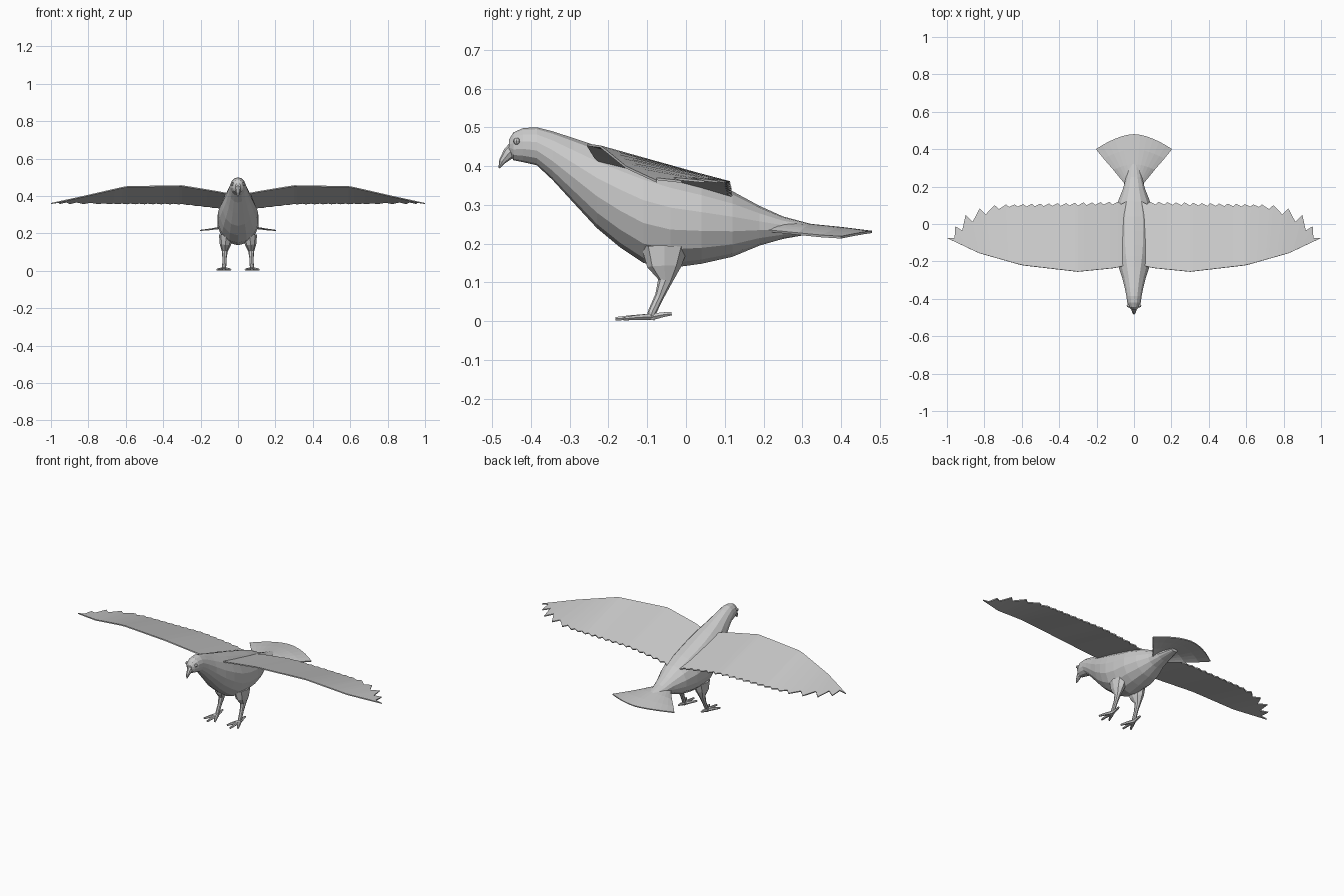
import bpy, bmesh, math
from mathutils import Vector

if "Cube" in bpy.data.objects:
    bpy.data.objects.remove(bpy.data.objects["Cube"])

grey = bpy.data.materials.new("plumage grey")
grey.diffuse_color = (0.6, 0.6, 0.6, 1)
grey.use_nodes = True
grey.node_tree.nodes["Principled BSDF"].inputs["Base Color"].default_value = grey.diffuse_color


def make(name, verts, faces, mirror=False, thick=0):
    me = bpy.data.meshes.new(name)
    me.from_pydata([tuple(v) for v in verts], [], faces)
    bm = bmesh.new()
    bm.from_mesh(me)
    bmesh.ops.recalc_face_normals(bm, faces=bm.faces)
    bm.to_mesh(me)
    bm.free()
    me.materials.append(grey)
    ob = bpy.data.objects.new(name, me)
    bpy.context.collection.objects.link(ob)
    if thick:
        m = ob.modifiers.new("thickness", 'SOLIDIFY')
        m.thickness = thick
        m.offset = 0
    if mirror:
        m = ob.modifiers.new("mirror", 'MIRROR')
        m.use_mirror_merge = False
    return ob


def loft(name, rings, mirror=False):
    n = len(rings[0])
    verts = [v for r in rings for v in r]
    faces = [(i * n + k, i * n + (k + 1) % n, (i + 1) * n + (k + 1) % n, (i + 1) * n + k)
             for i in range(len(rings) - 1) for k in range(n)]
    faces += [tuple(range(n)), tuple(range(len(verts) - n, len(verts)))]
    return make(name, verts, faces, mirror)


def tube(name, path, n=6, mirror=False):
    """path: (x, y, z, half width sideways, half width other way)"""
    pts = [Vector(p[:3]) for p in path]
    rings = []
    for i, p in enumerate(path):
        t = (pts[min(i + 1, len(pts) - 1)] - pts[max(i - 1, 0)]).normalized()
        side = (Vector((1, 0, 0)) - t * t.x).normalized()
        up = t.cross(side)
        rings.append([pts[i] + side * p[3] * math.cos(a) + up * p[4] * math.sin(a)
                      for a in (2 * math.pi * k / n for k in range(n))])
    return loft(name, rings, mirror)


def interp(x, table, col):
    for a, b in zip(table, table[1:]):
        if x <= b[0]:
            f = (x - a[0]) / (b[0] - a[0])
            return a[col] + (b[col] - a[col]) * f
    return table[-1][col]


# body and head: y, top, bottom, half width
sections = [(-.457, .468, .435, .014), (-.445, .487, .415, .027), (-.42, .498, .410, .037),
            (-.385, .500, .402, .042), (-.345, .490, .365, .050), (-.29, .472, .305, .064),
            (-.23, .452, .240, .084), (-.17, .434, .190, .100), (-.11, .415, .150, .110),
            (-.04, .392, .137, .112), (.04, .366, .148, .108), (.12, .335, .166, .088),
            (.19, .297, .195, .060), (.25, .270, .212, .044), (.34, .246, .228, .020)]
N = 14
body = []
for y, top, bot, w in sections:
    zc, h = (top + bot) / 2, (top - bot) / 2
    body.append([(w * math.cos(a), y, zc + h * math.sin(a))
                 for a in (math.pi / 2 + 2 * math.pi * k / N for k in range(N))])
loft("body", body)

# beak
tube("beak", [(0, -.432, .452, .020, .022), (0, -.458, .432, .014, .016),
              (0, -.474, .412, .009, .009), (0, -.482, .395, .002, .002)], 8)

# eyes
bpy.ops.mesh.primitive_uv_sphere_add(segments=8, ring_count=6, radius=.009, location=(.030, -.437, .464))
eye = bpy.context.object
eye.name = "eyes"
eye.data.materials.append(grey)
eye.data.transform(eye.matrix_world)
eye.matrix_world.identity()
eye.modifiers.new("mirror", 'MIRROR')

# wings: leading edge (x, y, z), trailing height, feather tips
lead = [(.04, -.220, .410), (.1, -.235, .422), (.3, -.255, .455), (.6, -.22, .45),
        (.83, -.155, .397), (1.0, -.075, .36)]
trail_z = [(.04, .322), (.1, .335), (.3, .358), (1.0, .36)]
tips = [(.04 + .046 * i, .12 - .0012 * i) for i in range(15)]
tips += [(.745, .10), (.825, .082), (.90, .048), (.955, -.012), (1.0, -.075)]


def lead_point(x):
    lx = x if x < .6 else .6 + (x - .6) * .83
    return Vector((lx, interp(lx, lead, 1), interp(lx, lead, 2)))


def tip_point(t):
    return Vector((t[0], t[1], interp(t[0], trail_z, 1)))


front, back = [], []
for i, t in enumerate(tips):
    front.append(lead_point(t[0]))
    back.append(tip_point(t))
    if i < len(tips) - 1:
        # notch between neighbouring feathers, deeper near the wing tip
        x = t[0] * .35 + tips[i + 1][0] * .65
        mid = tip_point(t).lerp(tip_point(tips[i + 1]), .65)
        depth = .04 + .34 * max(0, (x - .65) / .33) ** 1.5
        front.append(lead_point(x))
        back.append(mid.lerp(lead_point(x), depth))
n = len(front)
make("wings", front + back, [(i, i + 1, n + i + 1, n + i) for i in range(n - 1)], True, .006)

# tail fan: rows of (centre y, drop of y at edge, half width, centre z, edge z)
rows = [(.17, 0, .045, .255, .235), (.23, .01, .052, .255, .232), (.32, .03, .11, .248, .225),
        (.40, .05, .162, .240, .219), (.48, .08, .203, .230, .216)]
C = 12
tv, tf = [], []
for y, dy, w, zc, ze in rows:
    for k in range(C + 1):
        u = 2 * k / C - 1
        tv.append((w * u, y - dy * abs(u) ** 1.7, zc + (ze - zc) * u * u))
for r in range(len(rows) - 1):
    for k in range(C):
        a = r * (C + 1) + k
        tf.append((a, a + 1, a + C + 2, a + C + 1))
make("tail", tv, tf, False, .006)

# legs
tube("legs", [(.062, -.055, .19, .040, .060), (.068, -.056, .14, .030, .044),
              (.071, -.053, .105, .016, .019), (.072, -.068, .065, .011, .012),
              (.074, -.088, .022, .011, .011), (.074, -.092, .004, .011, .011)], 8, True)

# toes
for name, x, y, z in (("middle_toes", .075, -.182, .006), ("inner_toes", .040, -.160, .006),
                      ("outer_toes", .112, -.160, .006), ("back_toes", .075, -.037, .019)):
    tube(name, [(.074, -.088, .011, .011, .010), (.074 * .4 + x * .6, -.088 * .4 + y * .6, .011 * .4 + z * .6 + .001, .009, .007),
                (x, y, z, .005, .005)], 6, True)
